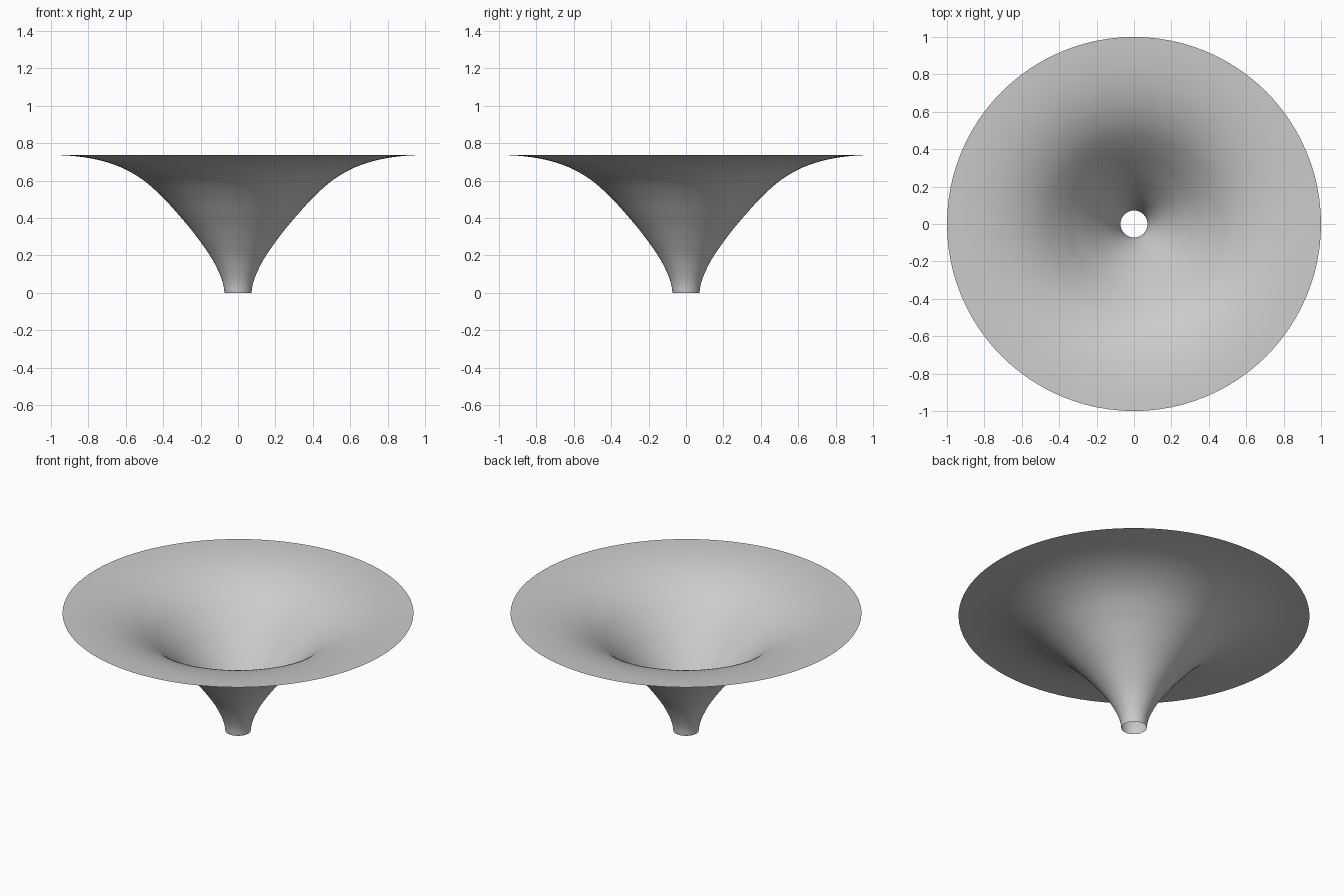
import bpy
import bmesh
import math
from mathutils import Vector

cube = bpy.data.objects.get("Cube")
if cube:
    bpy.data.objects.remove(cube, do_unlink=True)

SEGMENTS = 96
STEPS = 4

# Radius and height from the narrow spout to the wide flat rim
PROFILE = [
    (0.072, 0.0), (0.08, 0.05), (0.102, 0.11), (0.15, 0.2), (0.24, 0.325),
    (0.32, 0.42), (0.4, 0.508), (0.5, 0.598), (0.6, 0.659), (0.7, 0.698),
    (0.8, 0.721), (0.9, 0.733), (1.0, 0.738),
]


def smooth_path(points, steps):
    """Catmull-Rom curve through the points."""
    pts = [Vector((r, 0, z)) for r, z in points]
    pts = [2 * pts[0] - pts[1]] + pts + [2 * pts[-1] - pts[-2]]
    path = []
    for a, b, c, d in zip(pts, pts[1:], pts[2:], pts[3:]):
        for i in range(steps):
            t = i / steps
            path.append(0.5 * (2 * b + (c - a) * t
                               + (2 * a - 5 * b + 4 * c - d) * t ** 2
                               + (3 * b - a - 3 * c + d) * t ** 3))
    return path + [pts[-2]]


def make_material(name, color):
    mat = bpy.data.materials.new(name)
    mat.use_nodes = True
    mat.diffuse_color = color
    mat.node_tree.nodes["Principled BSDF"].inputs["Base Color"].default_value = color
    return mat


# Funnel: the profile spun round the vertical axis, open at both ends
bm = bmesh.new()
verts = [bm.verts.new(p) for p in smooth_path(PROFILE, STEPS)]
edges = [bm.edges.new(pair) for pair in zip(verts, verts[1:])]
bmesh.ops.spin(bm, geom=verts + edges, cent=(0, 0, 0), axis=(0, 0, 1),
               angle=math.tau, steps=SEGMENTS, use_merge=True)
bmesh.ops.remove_doubles(bm, verts=bm.verts, dist=0.0001)

# Face the sheet upward into the bowl
bm.normal_update()
if sum(f.normal.z for f in bm.faces) < 0:
    bmesh.ops.reverse_faces(bm, faces=bm.faces)
for face in bm.faces:
    face.smooth = True

mesh = bpy.data.meshes.new("funnel")
bm.to_mesh(mesh)
bm.free()
mesh.materials.append(make_material("light grey", (0.6, 0.6, 0.6, 1)))
funnel = bpy.data.objects.new("funnel", mesh)
bpy.context.collection.objects.link(funnel)
